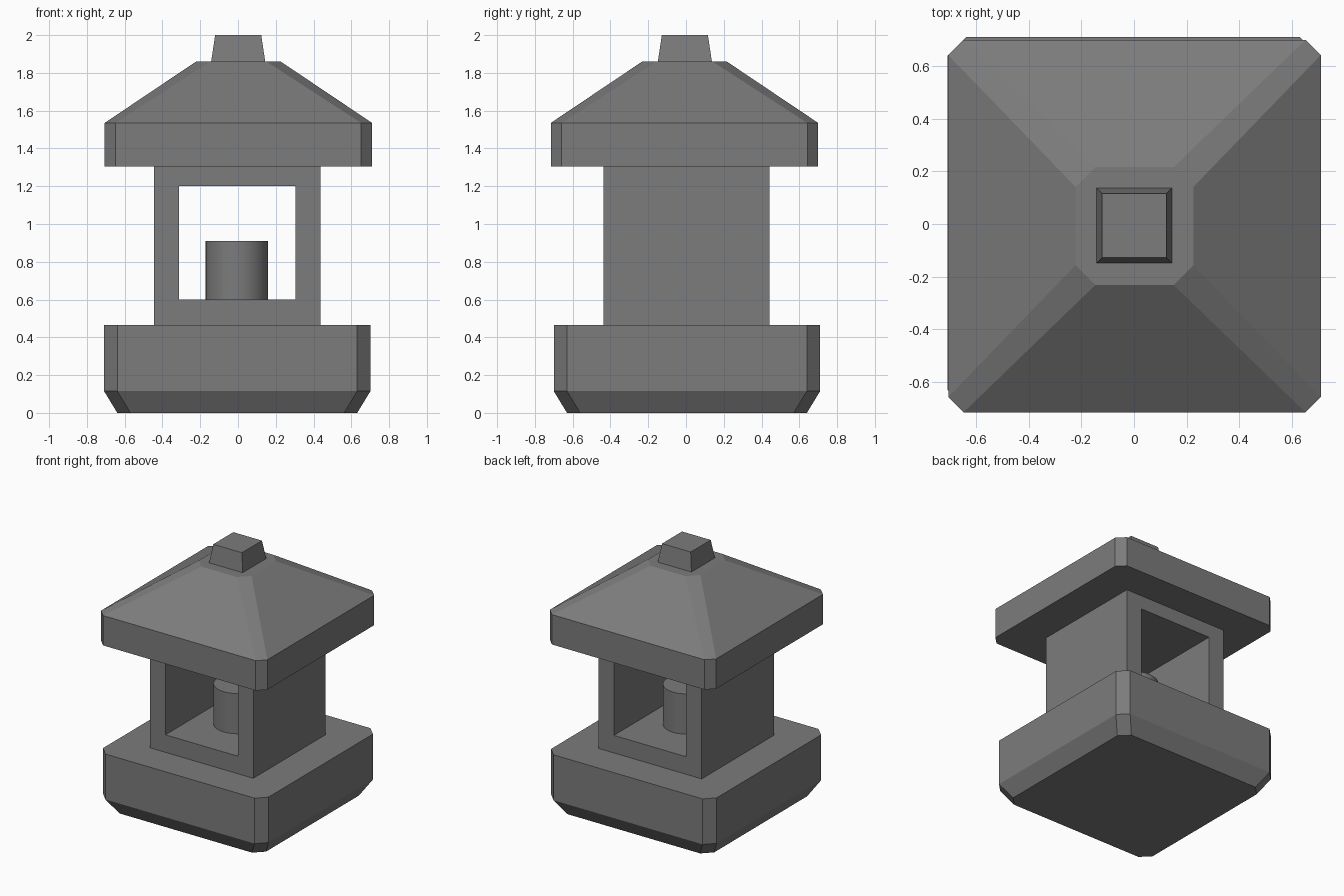
import bpy
import bmesh
import math

cube = bpy.data.objects.get("Cube")
if cube:
    bpy.data.objects.remove(cube, do_unlink=True)

stone = bpy.data.materials.new("grey_stone")
stone.use_nodes = True
GREY = (0.2, 0.2, 0.2, 1.0)
stone.diffuse_color = GREY
stone.node_tree.nodes["Principled BSDF"].inputs["Base Color"].default_value = GREY


def make_object(name, bm, location):
    bmesh.ops.recalc_face_normals(bm, faces=bm.faces)
    mesh = bpy.data.meshes.new(name)
    bm.to_mesh(mesh)
    bm.free()
    mesh.materials.append(stone)
    obj = bpy.data.objects.new(name, mesh)
    obj.location = location
    bpy.context.collection.objects.link(obj)
    return obj


def square_ring(bm, half, cut, z):
    """Square outline with its corners cut off, or plain when cut is zero."""
    points = []
    for sx, sy in ((1, 1), (-1, 1), (-1, -1), (1, -1)):
        pair = [(sx * half, sy * (half - cut)), (sx * (half - cut), sy * half)]
        if sx * sy < 0:
            pair.reverse()
        points += pair if cut else pair[:1]
    return [bm.verts.new((x, y, z)) for x, y in points]


def stacked_block(name, levels, location):
    """Solid through levels of (half width, corner cut, height)."""
    bm = bmesh.new()
    rings = [square_ring(bm, *level) for level in levels]
    bm.faces.new(rings[0])
    bm.faces.new(rings[-1])
    for low, high in zip(rings, rings[1:]):
        for i in range(len(low)):
            j = (i + 1) % len(low)
            bm.faces.new((low[i], low[j], high[j], high[i]))
    return make_object(name, bm, location)


# Base with cut corners and a tapered foot
stacked_block("base", [(0.635, 0.07, 0), (0.705, 0.07, 0.115), (0.705, 0.07, 0.465)],
              (-0.004, 0.005, 0))

# Lamp housing: a square frame swept from front to back, open both ways
bm = bmesh.new()
HALF = 0.44
loops = []
for y in (-HALF, HALF):
    for half, bottom, top in ((HALF, 0.465, 1.305), (0.308, 0.6, 1.2)):
        corners = ((-half, bottom), (half, bottom), (half, top), (-half, top))
        loops.append([bm.verts.new((x, y, z)) for x, z in corners])
front_out, front_in, back_out, back_in = loops
for a, b in ((front_out, front_in), (back_out, back_in),
             (front_out, back_out), (front_in, back_in)):
    for i in range(4):
        j = (i + 1) % 4
        bm.faces.new((a[i], a[j], b[j], b[i]))
make_object("lamp_housing", bm, (-0.004, 0.003, 0))

# Round candle inside the opening
bm = bmesh.new()
bmesh.ops.create_cone(bm, cap_ends=True, segments=32, radius1=0.166,
                      radius2=0.166, depth=0.31)
candle = make_object("candle", bm, (-0.006, 0, 0.755))
bpy.ops.object.select_all(action="DESELECT")
candle.select_set(True)
bpy.context.view_layer.objects.active = candle
bpy.ops.object.shade_smooth_by_angle(angle=math.radians(30))

# Hipped roof with an upright eave, then the tapered cap
stacked_block("roof", [(0.708, 0.058, 1.305), (0.708, 0.058, 1.535), (0.224, 0.075, 1.86)],
              (0.002, -0.008, 0))
stacked_block("roof_cap", [(0.143, 0, 1.86), (0.122, 0, 2.0)], (0.001, -0.006, 0))
